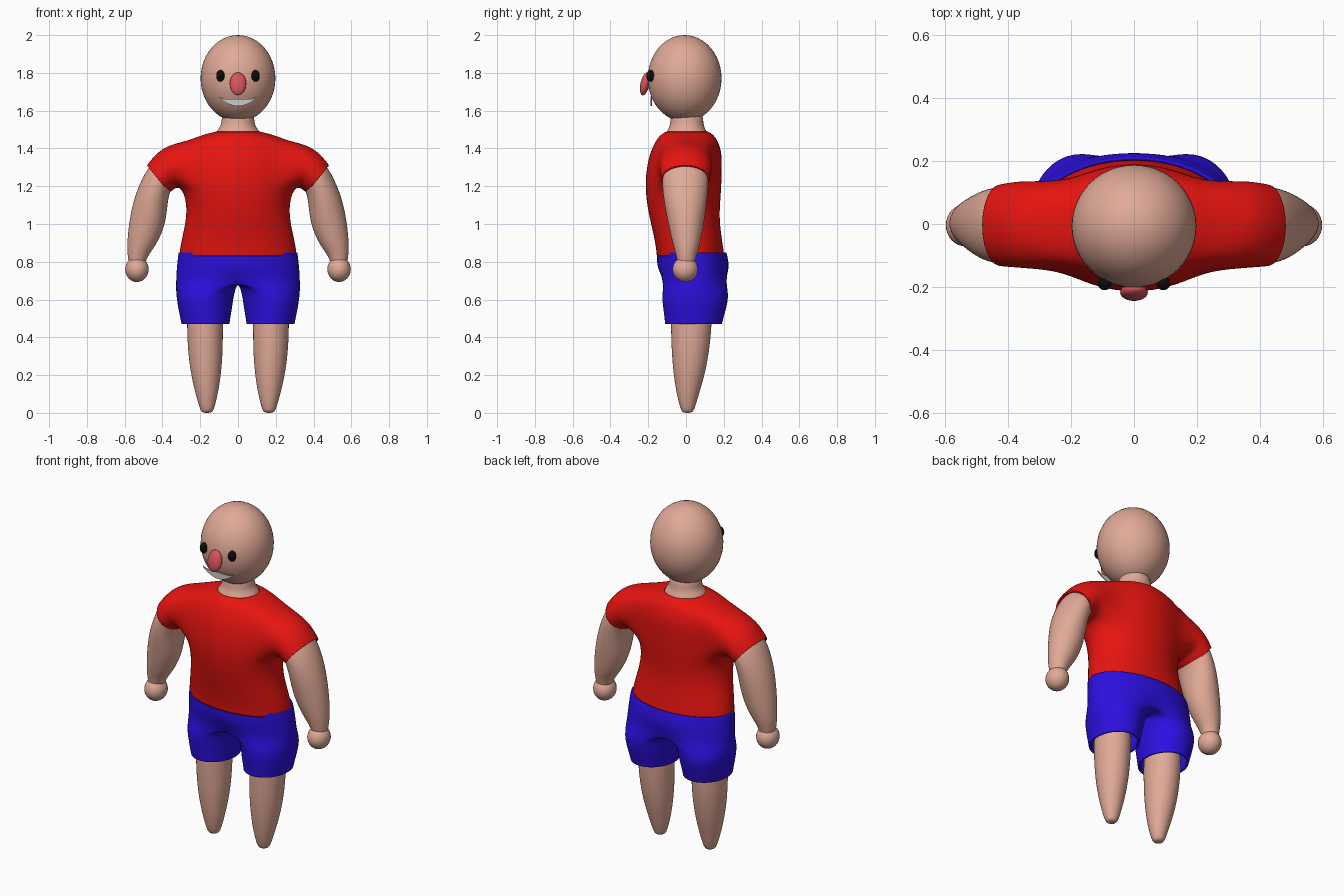
import bpy, bmesh
from math import sin, cos, radians
from mathutils import Matrix

if "Cube" in bpy.data.objects:
    bpy.data.objects.remove(bpy.data.objects["Cube"])

COLORS = {"skin": (.75, .40, .31), "red": (.80, .007, .005), "blue": (.025, .005, .75),
          "pink": (.68, .09, .10), "black": (.004, .004, .004)}
MATS = {}
for key, rgb in COLORS.items():
    MATS[key] = bpy.data.materials.new(key)
    MATS[key].diffuse_color = (*rgb, 1)

SEG = 16
STEP = 360 / SEG


def add_mesh(name, verts, faces, color=None, subsurf=2, thickness=0, smooth=True):
    me = bpy.data.meshes.new(name)
    me.from_pydata(verts, [], faces)
    bm = bmesh.new()
    bm.from_mesh(me)
    bmesh.ops.recalc_face_normals(bm, faces=bm.faces)
    bm.to_mesh(me)
    bm.free()
    for p in me.polygons:
        p.use_smooth = smooth
    ob = bpy.data.objects.new(name, me)
    bpy.context.collection.objects.link(ob)
    if color:
        me.materials.append(MATS[color])
    if subsurf:
        ob.modifiers.new("subsurf", "SUBSURF").levels = subsurf
        ob.modifiers["subsurf"].render_levels = subsurf
    if thickness:
        so = ob.modifiers.new("hem", "SOLIDIFY")
        so.thickness, so.offset = thickness, -1
    return ob


def point(sec, deg, side=1):
    """Point on an elliptical section (x, y, z, r_out, r_y, tilt)."""
    x, y, z, rv, ry, tilt = sec
    v, t = rv * cos(radians(deg)), radians(tilt)
    return (side * (x + v * cos(t)), y + ry * sin(radians(deg)), z + v * sin(t))


def bridge(a, b):
    n = len(a)
    return [(a[i], a[(i + 1) % n], b[(i + 1) % n], b[i]) for i in range(n)]


def add_rings(verts, faces, loop, sections, start, step, side=1):
    """Continue an existing vertex loop through more sections."""
    for sec in sections:
        new = list(range(len(verts), len(verts) + SEG))
        verts += [point(sec, start + step * i, side) for i in range(SEG)]
        if loop:
            faces += bridge(loop, new)
        loop = new
    return loop


def loft(name, sections, color, side=1):
    verts, faces = [], []
    last = add_rings(verts, faces, None, sections, 0, STEP, side)
    faces += [tuple(range(SEG)), tuple(last)]
    return add_mesh(name, verts, faces, color)


def ellipsoid(name, loc, radii, color, tilt=0, seg=32):
    bm = bmesh.new()
    bmesh.ops.create_uvsphere(bm, u_segments=seg, v_segments=seg // 2, radius=1,
                              matrix=Matrix.Translation(loc) @ Matrix.Rotation(tilt, 4, "X")
                              @ Matrix.Diagonal((*radii, 1)))
    me = bpy.data.meshes.new(name)
    bm.to_mesh(me)
    bm.free()
    for p in me.polygons:
        p.use_smooth = True
    me.materials.append(MATS[color])
    bpy.context.collection.objects.link(bpy.data.objects.new(name, me))


# Shirt: torso rings with square armholes, continued into sleeves
torso = [(.83, .318, .183, .024), (.87, .315, .182, .020), (.94, .300, .183, .008),
         (1.02, .282, .188, -.006), (1.10, .278, .197, -.013),
         (1.17, .296, .204, -.014), (1.24, .305, .206, -.013), (1.31, .305, .202, -.008),
         (1.38, .295, .194, 0), (1.44, .275, .168, .004),
         (1.464, .215, .150, .005), (1.480, .160, .132, .006), (1.489, .118, .112, .006)]
LOW, HIGH = 5, 9
verts, faces = [], []
add_rings(verts, faces, None, [(0, y, z, hx, hy, 0) for z, hx, hy, y in torso], 0, STEP)
for r in range(len(torso) - 1):
    for k in range(SEG):
        if LOW <= r < HIGH and k in (14, 15, 0, 1, 6, 7, 8, 9):
            continue
        k2 = (k + 1) % SEG
        faces.append((r * SEG + k, r * SEG + k2, (r + 1) * SEG + k2, (r + 1) * SEG + k))
faces = list({tuple(sorted(f)): f for f in faces}.values())
hole_faces = {(r, k) for r in range(LOW, HIGH) for k in (14, 15, 0, 1, 6, 7, 8, 9)}
drop = {tuple(sorted((r * SEG + k, r * SEG + (k + 1) % SEG, (r + 1) * SEG + k,
                      (r + 1) * SEG + (k + 1) % SEG))) for r, k in hole_faces}
faces = [f for f in faces if tuple(sorted(f)) not in drop]
border = ([(k, LOW) for k in range(-2, 2)] + [(2, r) for r in range(LOW, HIGH)]
          + [(k, HIGH) for k in range(2, -2, -1)] + [(-2, r) for r in range(HIGH, LOW, -1)])
sleeve = [(.342, -.002, 1.308, .116, .142, 76), (.386, -.002, 1.279, .108, .138, 64),
          (.416, -.004, 1.246, .098, .134, 53), (.424, -.004, 1.239, .094, .132, 51)]
for side in (1, -1):
    loop = [r * SEG + (k if side > 0 else 8 - k) % SEG for k, r in border]
    add_rings(verts, faces, loop, sleeve, 225, -STEP, side)
add_mesh("shirt", verts, faces, "red", thickness=.01)

# Shorts: hip rings that split at the crotch into two leg tubes
hips = [(0, .029, .85, .322, .189, 0), (0, .033, .83, .325, .191, 0),
        (0, .038, .77, .332, .197, 0), (0, .046, .70, .336, .190, 0)]
verts, faces = [], []
last = add_rings(verts, faces, None, hips, 0, STEP)
for i, dy in ((4, -.035), (12, .035)):
    x, y, z = verts[last[i]]
    verts[last[i]] = (x, y + dy, z)
crotch = list(range(len(verts), len(verts) + 7))
y_back, y_front = verts[last[4]][1], verts[last[12]][1]
verts += [(0, y_back + (y_front - y_back) * i / 8, .70) for i in range(1, 8)]
trouser = [(.175, .050, .63, .157, .184, 0), (.174, .046, .55, .145, .170, 0),
           (.173, .041, .49, .133, .157, 0), (.172, .040, .47, .130, .154, 0)]
for side in (1, -1):
    half = [last[(k if side > 0 else 8 - k) % SEG] for k in range(-4, 5)]
    add_rings(verts, faces, half + crotch, trouser, -90, STEP, side)
add_mesh("shorts", verts, faces, "blue", thickness=.012)

# Arms, hands, legs and eyes
arm = [(.37, -.004, 1.29, .085, .115, 60), (.422, -.004, 1.235, .090, .127, 50),
       (.458, -.004, 1.13, .094, .118, 24), (.480, 0, 1.01, .099, .098, 16),
       (.510, .002, .91, .080, .078, 18), (.530, .002, .85, .060, .060, 12),
       (.535, 0, .80, .046, .046, 0), (.535, 0, .76, .04, .04, 0)]
leg = [(.175, .030, .58, .097, .112, 0), (.175, .028, .46, .097, .110, 0),
       (.173, .024, .34, .095, .103, 0), (.170, .018, .22, .084, .088, 0),
       (.166, .010, .11, .063, .063, 0), (.164, .008, .03, .041, .041, 0),
       (.164, .008, .005, .030, .030, 0), (.164, .008, 0, .012, .012, 0)]
for label, side in (("right", -1), ("left", 1)):
    loft(label + "_arm", arm, "skin", side)
    ellipsoid(label + "_hand", (side * .535, -.004, .76), (.062, .067, .067), "skin")
    loft(label + "_leg", leg, "skin", side)
    ellipsoid(label + "_eye", (side * .093, -.188, 1.784), (.022, .022, .031), "black", seg=24)

# Head, neck and nose
ellipsoid("head", (0, -.007, 1.771), (.198, .195, .229), "skin", seg=48)
loft("neck", [(0, .004, 1.44, .125, .115, 0), (0, .004, 1.485, .122, .112, 0),
              (0, .004, 1.51, .098, .095, 0), (0, .004, 1.54, .088, .089, 0),
              (0, .004, 1.60, .086, .086, 0)], "skin")
ellipsoid("nose", (0, -.217, 1.742), (.044, .024, .062), "pink", tilt=-.22)

# Mouth: thin crescent plate
N = 16
xs = [-.1 + .2 * i / N for i in range(N + 1)]
verts = []
for x in xs:
    u = (x / .1) ** 2
    verts += [(x, -.187, 1.661 + .013 * u ** 3), (x, -.187, 1.624 + .046 * u)]
faces = [(2 * i, 2 * i + 1, 2 * i + 3, 2 * i + 2) for i in range(N)]
add_mesh("mouth", verts, faces, subsurf=0, thickness=.006, smooth=False)

for m in bpy.data.materials:
    if m.users and not m.is_grease_pencil:
        m.use_nodes = True
        m.node_tree.nodes["Principled BSDF"].inputs["Base Color"].default_value = m.diffuse_color
